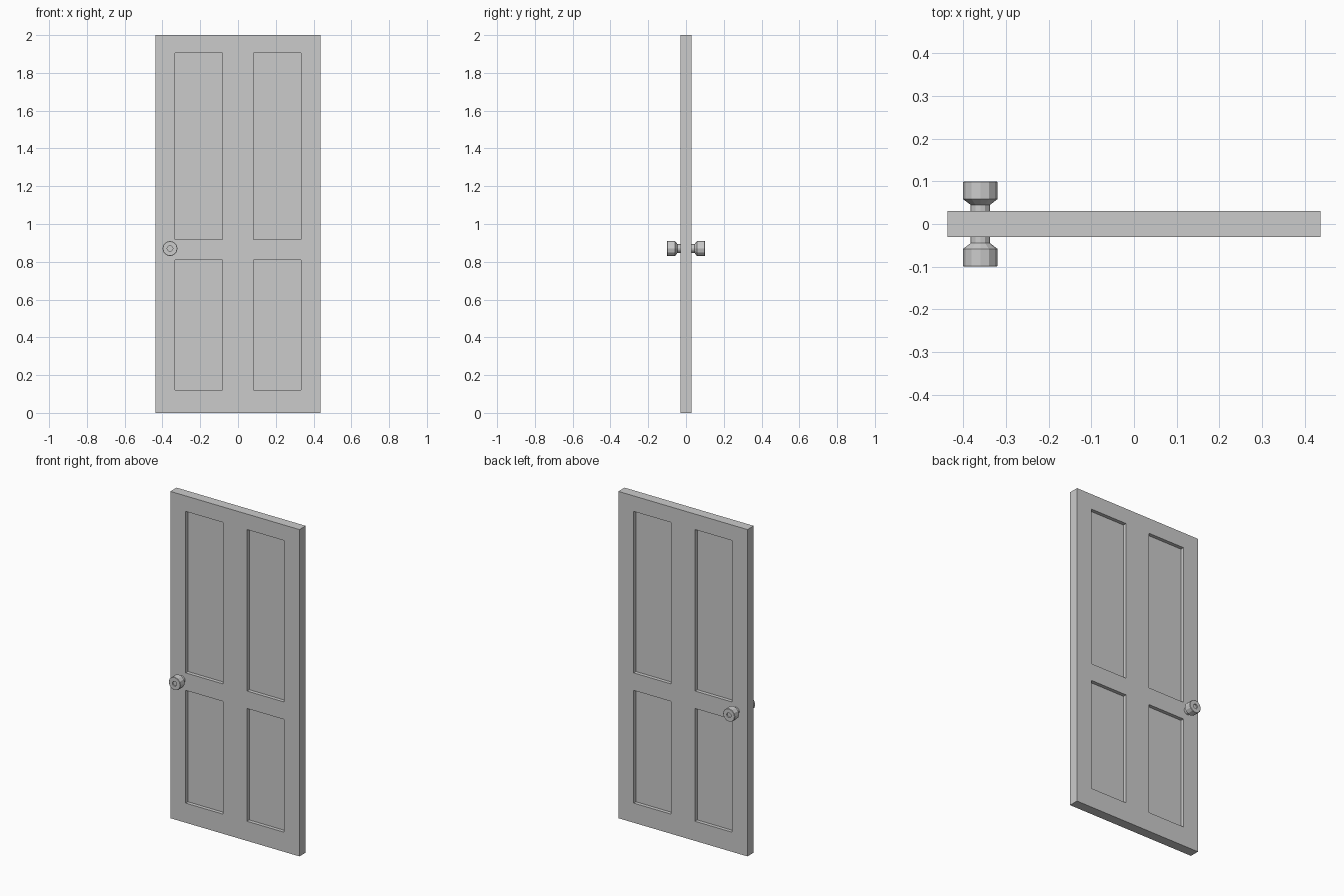
import bpy, bmesh
from math import tau
from mathutils import Vector

if "Cube" in bpy.data.objects:
    bpy.data.objects.remove(bpy.data.objects["Cube"])

HALF_T = 0.03          # half the door thickness
RECESS = 0.022         # depth of each sunken panel


def make_object(name, bm):
    bmesh.ops.remove_doubles(bm, verts=bm.verts[:], dist=0.0002)
    bmesh.ops.recalc_face_normals(bm, faces=bm.faces[:])
    mesh = bpy.data.meshes.new(name)
    bm.to_mesh(mesh)
    bm.free()
    obj = bpy.data.objects.new(name, mesh)
    bpy.context.collection.objects.link(obj)
    return obj


# Door slab: front grid of stiles and rails, four sunken panels
xs = [-0.437, -0.333, -0.082, 0.082, 0.333, 0.437]
zs = [0, 0.12, 0.81, 0.917, 1.905, 2.0]
bm = bmesh.new()
grid = [[bm.verts.new((x, -HALF_T, z)) for x in xs] for z in zs]
panels = []
for j in range(5):
    for i in range(5):
        face = bm.faces.new((grid[j][i], grid[j][i + 1],
                             grid[j + 1][i + 1], grid[j + 1][i]))
        if i in (1, 3) and j in (1, 3):
            panels.append(face)
outline = [e for e in bm.edges if e.is_boundary]

# Sink the panels
sunk = bmesh.ops.extrude_discrete_faces(bm, faces=panels)["faces"]
for face in sunk:
    bmesh.ops.translate(bm, verts=face.verts[:], vec=(0, RECESS, 0))

# Outer edges back to the middle plane, then mirror to the back
rim = bmesh.ops.extrude_edge_only(bm, edges=outline)["geom"]
for v in rim:
    if isinstance(v, bmesh.types.BMVert):
        v.co.y = 0
bmesh.ops.mirror(bm, geom=bm.verts[:] + bm.edges[:] + bm.faces[:],
                 axis='Y', merge_dist=0.0002)
make_object("door_panel", bm)

# Knobs: lathed profile (radius, distance from door centre), one per side
profile = [(0, 0.092), (0.015, 0.092), (0.015, 0.1), (0.038, 0.1),
           (0.04, 0.098), (0.04, 0.058), (0.023, 0.045), (0.023, 0.025),
           (0, 0.025)]
for name, side in (("front_knob", -1), ("back_knob", 1)):
    bm = bmesh.new()
    verts = [bm.verts.new((r, side * d, 0)) for r, d in profile]
    edges = [bm.edges.new(pair) for pair in zip(verts, verts[1:])]
    bmesh.ops.spin(bm, geom=verts + edges, cent=Vector((0, 0, 0)),
                   axis=(0, 1, 0), angle=tau, steps=12)
    knob = make_object(name, bm)
    knob.location = (-0.36, 0, 0.87)
